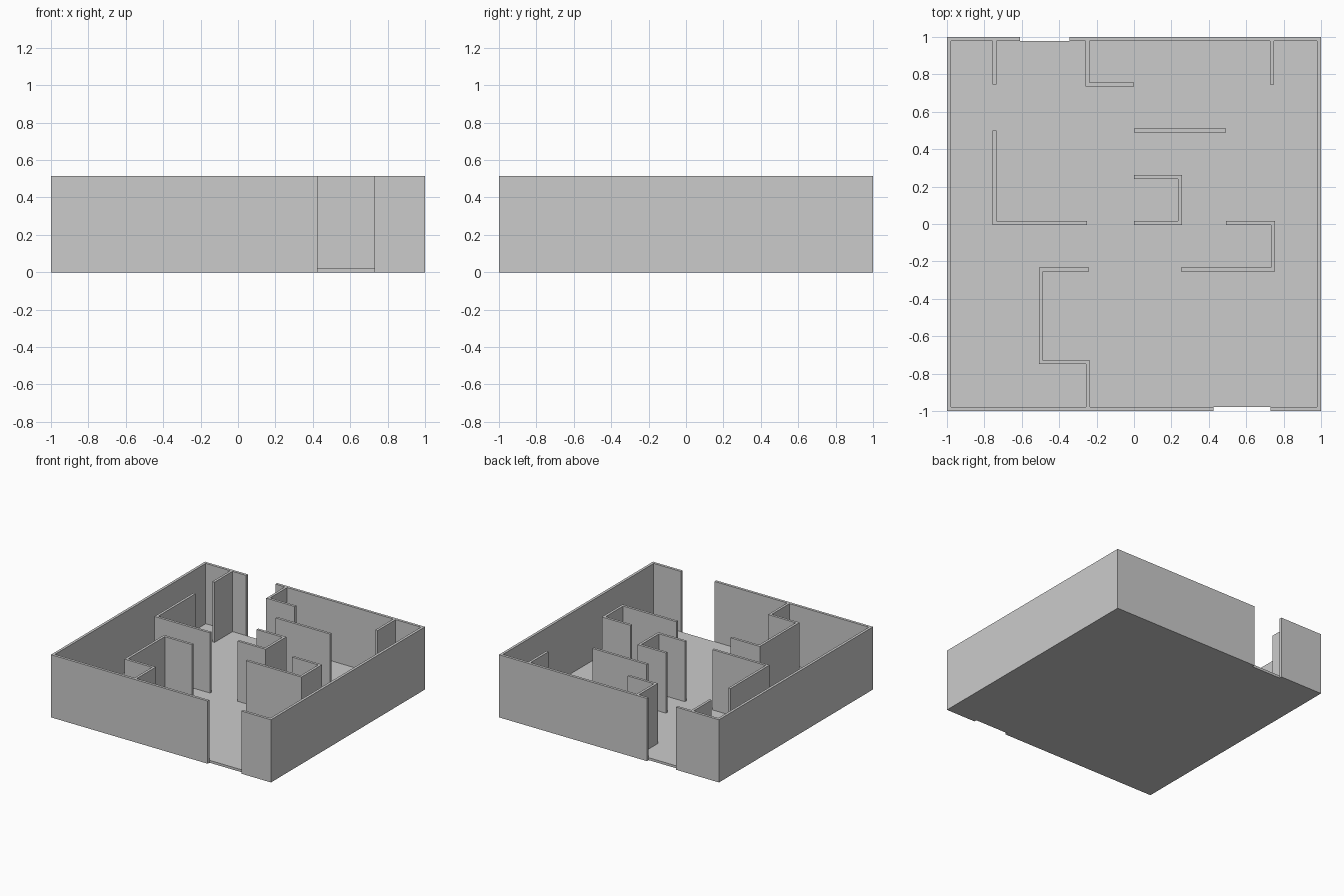
import bpy, bmesh
from mathutils import Vector

if "Cube" in bpy.data.objects:
    bpy.data.objects.remove(bpy.data.objects["Cube"])

TOP = 0.515     # wall height
FLOOR = 0.02    # floor thickness


def prism(name, outline, z0, z1):
    """Extrude a flat outline straight up."""
    bm = bmesh.new()
    face = bm.faces.new([bm.verts.new((x, y, z0)) for x, y in outline])
    up = bmesh.ops.extrude_face_region(bm, geom=[face])
    verts = [v for v in up["geom"] if isinstance(v, bmesh.types.BMVert)]
    bmesh.ops.translate(bm, verts=verts, vec=(0, 0, z1 - z0))
    bmesh.ops.recalc_face_normals(bm, faces=bm.faces)
    mesh = bpy.data.meshes.new(name)
    bm.to_mesh(mesh)
    bm.free()
    obj = bpy.data.objects.new(name, mesh)
    bpy.context.collection.objects.link(obj)
    return obj


def wall(name, path, thick=0.021, z0=FLOOR):
    """Wall along a right-angled centre line, with mitred corners."""
    pts = [Vector(p) for p in path]
    dirs = [(b - a).normalized() for a, b in zip(pts, pts[1:])]
    norms = [Vector((-d.y, d.x)) * thick / 2 for d in dirs]
    left, right = [], []
    for i, p in enumerate(pts):
        if i in (0, len(pts) - 1):
            off = norms[0 if i == 0 else -1]
        else:
            off = norms[i - 1] + norms[i]   # square corner
        left.append(p + off)
        right.append(p - off)
    return prism(name, left + right[::-1], z0, TOP)


# floor slab, inside the outer walls
F = 0.978
prism("floor", [(-F, -F), (F, -F), (F, F), (-F, F)], 0, FLOOR)

# outer walls, split by the two doorways
E = 0.989
wall("outer_wall_left", [(-0.61, E), (-E, E), (-E, -E), (0.425, -E)], 0.022, 0)
wall("outer_wall_right", [(-0.345, E), (E, E), (E, -E), (0.73, -E)], 0.022, 0)

# inner partitions
partitions = {
    "back_left_stub": [(-0.745, F), (-0.745, 0.745)],
    "back_right_stub": [(0.738, F), (0.738, 0.745)],
    "back_entry_partition": [(-0.248, F), (-0.248, 0.746), (0, 0.746)],
    "straight_partition": [(0, 0.5), (0.493, 0.5)],
    "left_corner_partition": [(-0.745, 0.5), (-0.745, 0.005), (-0.25, 0.005)],
    "centre_alcove": [(0, 0.252), (0.245, 0.252), (0.245, 0.005), (0, 0.005)],
    "right_partition": [(0.493, 0.005), (0.744, 0.005), (0.744, -0.243), (0.25, -0.243)],
    "front_left_partition": [(-0.24, -0.243), (-0.498, -0.243), (-0.498, -0.739),
                             (-0.246, -0.739), (-0.246, -F)],
}
for name, path in partitions.items():
    wall(name, path)
